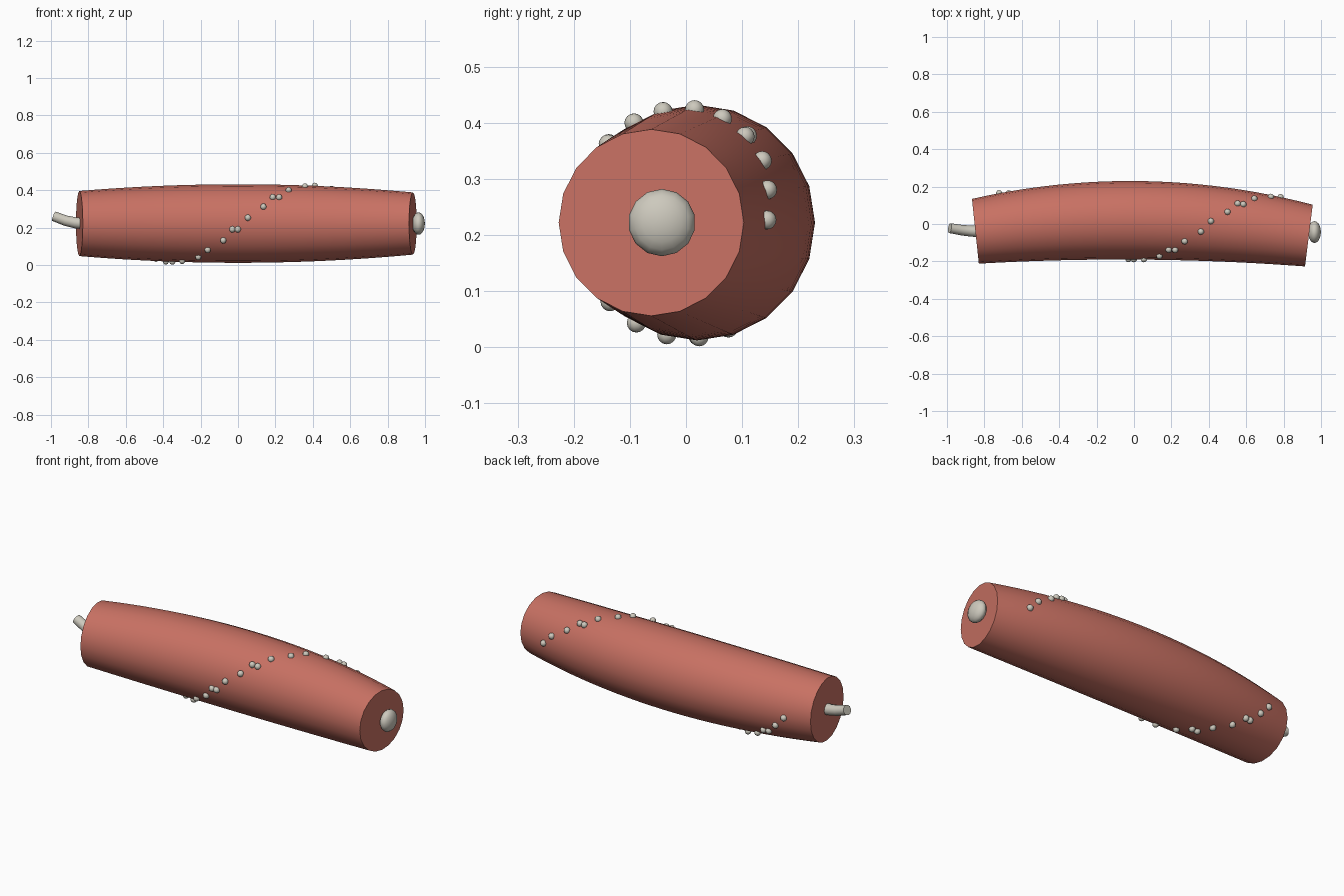
import bpy, bmesh
from math import sin, cos, pi, radians
from mathutils import Vector

cube = bpy.data.objects.get("Cube")
if cube:
    bpy.data.objects.remove(cube, do_unlink=True)

AXIS_Z = 0.222
X_LEFT, X_RIGHT = -0.848, 0.935


def material(name, rgb):
    m = bpy.data.materials.new(name)
    m.use_nodes = True
    m.diffuse_color = (*rgb, 1)
    m.node_tree.nodes["Principled BSDF"].inputs["Base Color"].default_value = (*rgb, 1)
    return m


casing_red = material("casing red", (0.58, 0.165, 0.125))
pale_grey = material("pale grey", (0.61, 0.585, 0.51))


def finish(bm, name, mat):
    bmesh.ops.recalc_face_normals(bm, faces=bm.faces)
    mesh = bpy.data.meshes.new(name)
    bm.to_mesh(mesh)
    bm.free()
    mesh.materials.append(mat)
    obj = bpy.data.objects.new(name, mesh)
    bpy.context.collection.objects.link(obj)
    bpy.ops.object.select_all(action="DESELECT")
    obj.select_set(True)
    bpy.context.view_layer.objects.active = obj
    bpy.ops.object.shade_smooth_by_angle(angle=radians(45))
    return obj


def tube(name, mat, rings, sides):
    """Capped tube; each ring is a centre, a radius and two cross axes."""
    bm = bmesh.new()
    loops = []
    for centre, radius, u, v in rings:
        loops.append([bm.verts.new(centre + radius * (cos(a) * u + sin(a) * v))
                      for a in (2 * pi * i / sides for i in range(sides))])
    for a, b in zip(loops, loops[1:]):
        for i in range(sides):
            j = (i + 1) % sides
            bm.faces.new((a[i], a[j], b[j], b[i]))
    bm.faces.new(loops[0])
    bm.faces.new(loops[-1])
    return finish(bm, name, mat)


def body_ring(x):
    """Gently bowed axis with a bulge in the middle."""
    s = x + 0.03
    centre = Vector((x, 0.02 - 0.088 * s * s, AXIS_Z))
    u = Vector((0.13 * s, 1, 0)).normalized()
    return centre, 0.21 - 0.05 * x * x, u, Vector((0, 0, 1))


# Bowed casing
COUNT = 24
tube("casing", casing_red,
     [body_ring(X_LEFT + (X_RIGHT - X_LEFT) * i / COUNT) for i in range(COUNT + 1)], 20)

# Curved stub at the right end
stub_path = [Vector(p) for p in ((-0.82, -0.04, 0.222), (-0.87, -0.038, 0.226),
                                 (-0.92, -0.033, 0.237), (-0.985, -0.022, 0.261))]
stub_rings = []
for i, p in enumerate(stub_path):
    along = (stub_path[min(i + 1, 3)] - stub_path[max(i - 1, 0)]).normalized()
    side = along.cross(Vector((0, 0, 1))).normalized()
    stub_rings.append((p, 0.031 - 0.0015 * i, side, side.cross(along)))
tube("end_stub", pale_grey, stub_rings, 12)

# Flattened knob at the left end
bm = bmesh.new()
bmesh.ops.create_uvsphere(bm, u_segments=14, v_segments=10, radius=0.06)
bmesh.ops.scale(bm, vec=(1, 1, 0.57), verts=bm.verts)
for v in bm.verts:
    x, y, z = v.co
    v.co = (0.965 + z, -0.043 + x, AXIS_Z + y)
finish(bm, "end_knob", pale_grey)

# Beads winding once around the casing
gaps = (0.05, 0.03, 0.055, 0.085, 0.05, 0.035, 0.05, 0.085, 0.05, 0.085)
spots = [(-0.705, -178.5)]
x, angle, k = -0.655, -161.5, 0
while x < 0.78:
    spots.append((x, angle))
    gap = gaps[k % len(gaps)]
    x, k = x + gap, k + 1
    angle += 0 if gap < 0.04 else 17
for n, (x, angle) in enumerate(spots):
    centre, radius, u, v = body_ring(x)
    a = radians(angle)
    bm = bmesh.new()
    bmesh.ops.create_uvsphere(bm, u_segments=10, v_segments=8, radius=0.017)
    bmesh.ops.translate(bm, vec=centre + radius * (sin(a) * v - cos(a) * u), verts=bm.verts)
    finish(bm, f"bead_{n + 1}", pale_grey)
